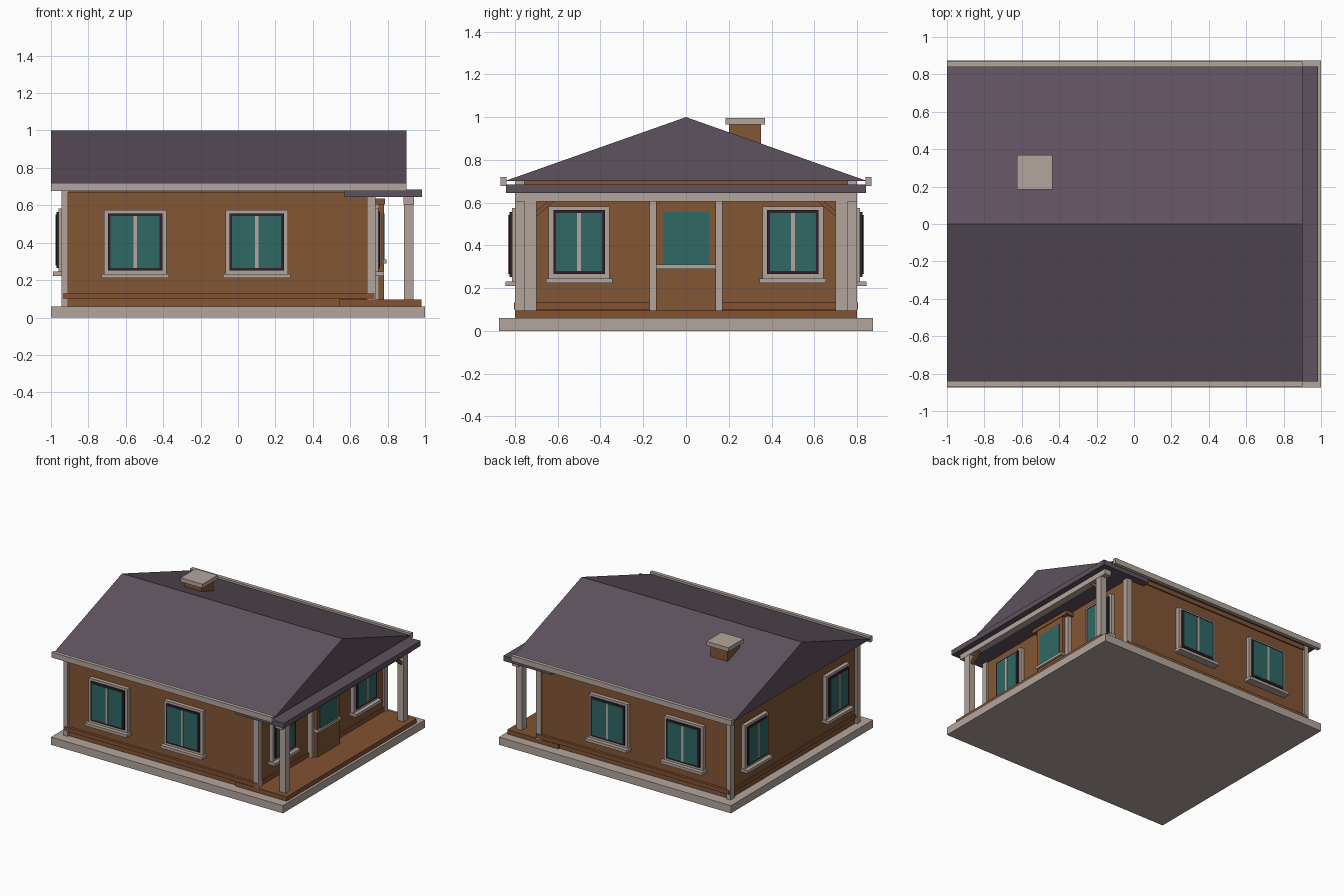
import bpy

cube = bpy.data.objects.get("Cube")
if cube:
    bpy.data.objects.remove(cube, do_unlink=True)


def material(name, r, g, b):
    m = bpy.data.materials.new(name)
    m.use_nodes = True
    m.diffuse_color = (r, g, b, 1)
    m.node_tree.nodes["Principled BSDF"].inputs["Base Color"].default_value = (r, g, b, 1)
    return m


WALL = material("brown wall", .223, .093, .035)
WOOD = material("brown wood", .223, .084, .032)
PALE = material("pale trim", .45, .38, .34)
ROOF = material("purple grey roof", .112, .084, .112)
GLASS = material("teal glass", .028, .138, .130)
SASH = material("dark sash", .030, .016, .025)


def make(name, verts, faces, mat):
    mesh = bpy.data.meshes.new(name)
    mesh.from_pydata(verts, [], faces)
    mesh.materials.append(mat)
    obj = bpy.data.objects.new(name, mesh)
    bpy.context.collection.objects.link(obj)
    return obj


def prism(name, profile, x0, x1, mat):
    """Extrude a counter-clockwise (y, z) profile along x."""
    n = len(profile)
    verts = [(x, y, z) for x in (x0, x1) for y, z in profile]
    faces = [tuple(reversed(range(n))), tuple(range(n, 2 * n))]
    faces += [(i, (i + 1) % n, (i + 1) % n + n, i + n) for i in range(n)]
    return make(name, verts, faces, mat)


def box(name, x, y, z, mat):
    """Box from (low, high) ranges given in any order."""
    (y0, y1), (z0, z1) = sorted(y), sorted(z)
    return prism(name, [(y0, z0), (y1, z0), (y1, z1), (y0, z1)], min(x), max(x), mat)


XL, XR, YW = -.93, .72, .785  # wall planes


def wall_box(name, axis, plane, u, z, depth, mat):
    """Box standing out from a wall plane, away from the centre."""
    s = 1 if plane > 0 else -1
    out = (plane - s * .01, plane + s * depth)
    box(name, *((out, u) if axis == "x" else (u, out)), z, mat)


def window(name, axis, plane, c, w, z0, z1):
    """Stacked frame, sash, glass, mullion and sill; w is the sash half width."""
    def part(label, half, low, high, depth, mat):
        wall_box(f"{name}_{label}", axis, plane, (c - half, c + half), (low, high), depth, mat)
    part("frame", w + .022, z0 - .022, z1 + .018, .03, PALE)
    part("sash", w, z0, z1, .04, SASH)
    part("glass", w - .014, z0 + .014, z1 - .014, .043, GLASS)
    part("mullion", .009, z0 + .014, z1 - .014, .047, PALE)
    part("sill", w + .035, z0 - .042, z0 - .02, .06, PALE)


# Foundation, walls and porch deck
box("foundation", (-1, 1), (-.875, .875), (0, .06), PALE)
box("walls", (XL, XR), (-YW, YW), (.05, .705), WALL)
box("porch_deck", (.54, .98), (-.8, .8), (.05, .095), WOOD)
box("skirting_board", (-.936, .73), (-.805, .805), (.1, .132), WOOD)
box("frieze_board", (-.934, .726), (-.795, .795), (.668, .702), WOOD)

# Corner boards
for s in (-1, 1):
    side = "left" if s > 0 else "right"
    box("back_corner_board_" + side, (-.945, -.908), (s * .755, s * .8), (.055, .702), PALE)
    box("porch_corner_board_" + side, (.69, .735), (s * .755, s * .8), (.09, .702), PALE)

# Windows: two in every wall
for s in (-1, 1):
    for c in (-.55, .1):
        window("long_wall_window", "y", s * YW, c, .145, .252, .557)
    window("end_window", "x", XL, s * .5, .121, .265, .565)
    window("porch_window", "x", XR, s * .5, .121, .265, .565)

# Door with casing, rail, glass and lintel
wall_box("door", "x", XR, (-.14, .14), (.09, .605), .06, WALL)
wall_box("door_glass", "x", XR, (-.108, .108), (.31, .555), .064, GLASS)
wall_box("door_rail", "x", XR, (-.14, .14), (.29, .31), .075, PALE)
wall_box("door_lintel", "x", XR, (-.19, .19), (.605, .635), .065, WOOD)
for s in (-1, 1):
    wall_box("door_casing", "x", XR, (s * .14, s * .17), (.09, .605), .035, PALE)

# Porch posts, header, braces and flat roof
box("porch_header", (.885, .94), (-.8, .8), (.605, .646), PALE)
box("porch_roof", (.57, .985), (-.842, .842), (.645, .685), ROOF)
for s in (-1, 1):
    box("porch_post", (.887, .938), (s * .7, s * .755), (.09, .61), PALE)
    brace = [(-.7, .535), (-.615, .607), (-.645, .607), (-.7, .562)]
    if s > 0:
        brace = [(-y, z) for y, z in reversed(brace)]
    prism("porch_brace", brace, .9, .925, WOOD)

# Main roof and gutters
prism("main_roof", [(-.845, .702), (.845, .702), (0, 1)], -1, .9, ROOF)
for s in (-1, 1):
    box("gutter", (-1, .9), (s * .84, s * .868), (.677, .719), PALE)

# Chimney
box("chimney", (-.605, -.455), (.2, .35), (.7, .97), WALL)
box("chimney_cap", (-.625, -.435), (.185, .37), (.965, .997), PALE)
